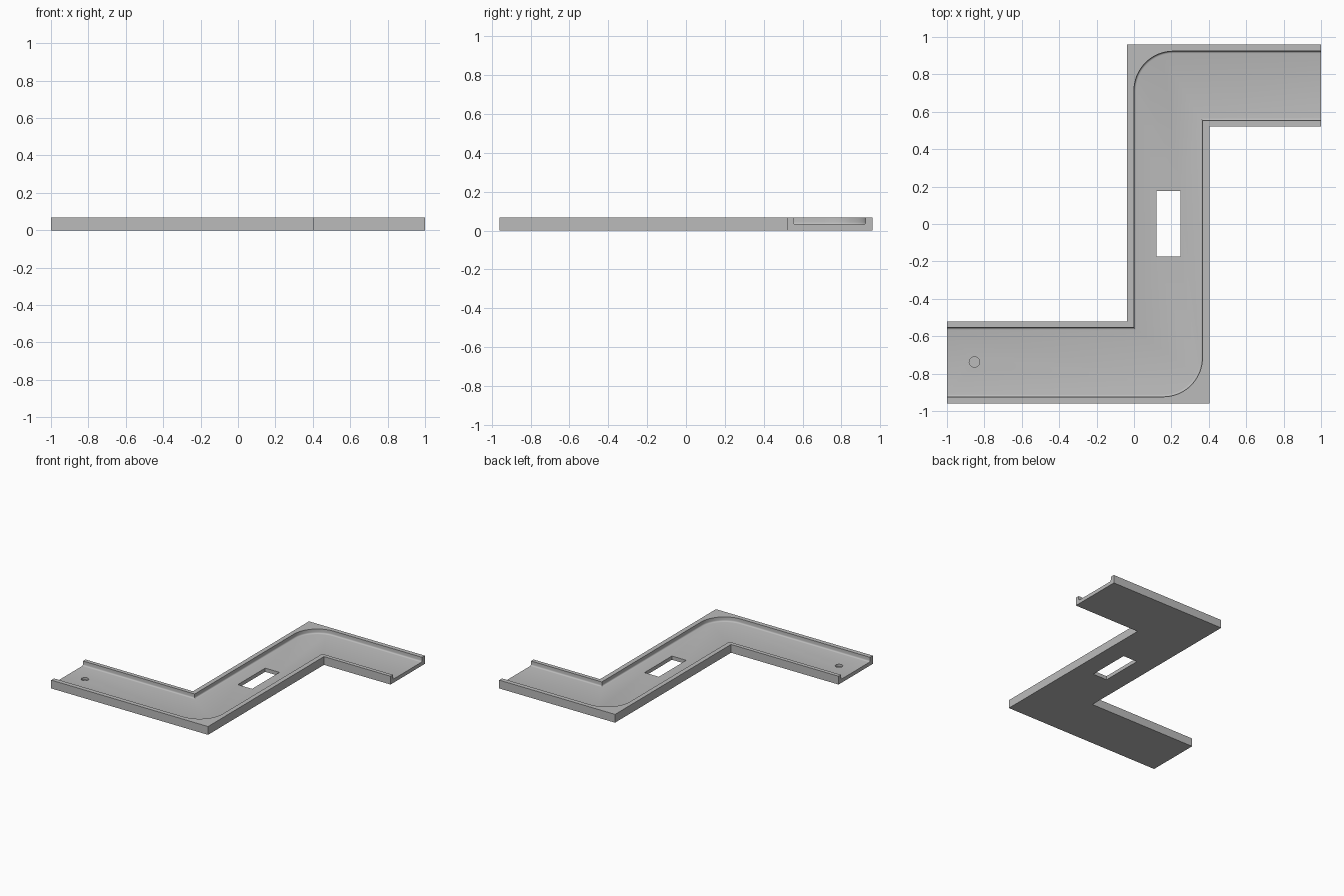
import bpy
import bmesh
from math import cos, sin, pi, radians
from mathutils import Vector

default = bpy.data.objects.get("Cube")
if default:
    bpy.data.objects.remove(default, do_unlink=True)

HEIGHT, FLOOR = 0.067, 0.03

grey = bpy.data.materials.new("plain grey")
grey.use_nodes = True
grey.diffuse_color = (0.5, 0.5, 0.5, 1)
grey.node_tree.nodes["Principled BSDF"].inputs["Base Color"].default_value = (0.5, 0.5, 0.5, 1)


def prism(name, outline, bottom, top, rim_radius=0.0):
    """Extrude a plan outline upward, optionally rounding its bottom rim."""
    bm = bmesh.new()
    base = bm.faces.new([bm.verts.new((x, y, bottom)) for x, y in outline])
    moved = bmesh.ops.extrude_face_region(bm, geom=[base], use_keep_orig=True)
    raised = [v for v in moved["geom"] if isinstance(v, bmesh.types.BMVert)]
    bmesh.ops.translate(bm, verts=raised, vec=Vector((0, 0, top - bottom)))
    bmesh.ops.recalc_face_normals(bm, faces=bm.faces)
    if rim_radius:
        rim = [e for e in bm.edges if all(abs(v.co.z - bottom) < 1e-6 for v in e.verts)]
        bmesh.ops.bevel(bm, geom=rim, offset=rim_radius, segments=4,
                        profile=0.5, affect='EDGES')
    mesh = bpy.data.meshes.new(name)
    bm.to_mesh(mesh)
    bm.free()
    mesh.materials.append(grey)
    obj = bpy.data.objects.new(name, mesh)
    bpy.context.collection.objects.link(obj)
    return obj


def arc(cx, cy, radius, start, end, steps):
    angles = [radians(start + (end - start) * i / steps) for i in range(steps + 1)]
    return [(cx + radius * cos(a), cy + radius * sin(a)) for a in angles]


def cut(target, cutter):
    mod = target.modifiers.new(cutter.name, 'BOOLEAN')
    mod.operation = 'DIFFERENCE'
    mod.solver = 'EXACT'
    mod.object = cutter
    bpy.context.view_layer.objects.active = target
    bpy.ops.object.modifier_apply(modifier=mod.name)
    bpy.data.objects.remove(cutter, do_unlink=True)


# Z-shaped tray body
tray = prism("channel_tray", [
    (-1, -0.96), (0.404, -0.96), (0.404, 0.522), (1, 0.522),
    (1, 0.96), (-0.037, 0.96), (-0.037, -0.522), (-1, -0.522)], 0, HEIGHT)

# Open-ended channel with two rounded outer bends
R = 0.21
channel = ([(-1.1, -0.924)] + arc(0.366 - R, -0.924 + R, R, -90, 0, 16)
           + [(0.366, 0.554), (1.1, 0.554), (1.1, 0.924)]
           + arc(R, 0.924 - R, R, 90, 180, 16)
           + [(0, -0.554), (-1.1, -0.554)])
cut(tray, prism("channel_cutter", channel, FLOOR, 0.2, 0.012))

# Rectangular slot right through the floor
cut(tray, prism("slot_cutter", [(0.12, -0.174), (0.248, -0.174),
                                (0.248, 0.176), (0.12, 0.176)], -0.1, 0.2))

# Shallow round recess near the end of the front arm
cut(tray, prism("recess_cutter", arc(-0.853, -0.738, 0.028, 0, 345, 23), 0.012, 0.2))

bpy.ops.object.select_all(action='DESELECT')
tray.select_set(True)
bpy.context.view_layer.objects.active = tray
bpy.ops.object.shade_smooth_by_angle(angle=pi / 6)
